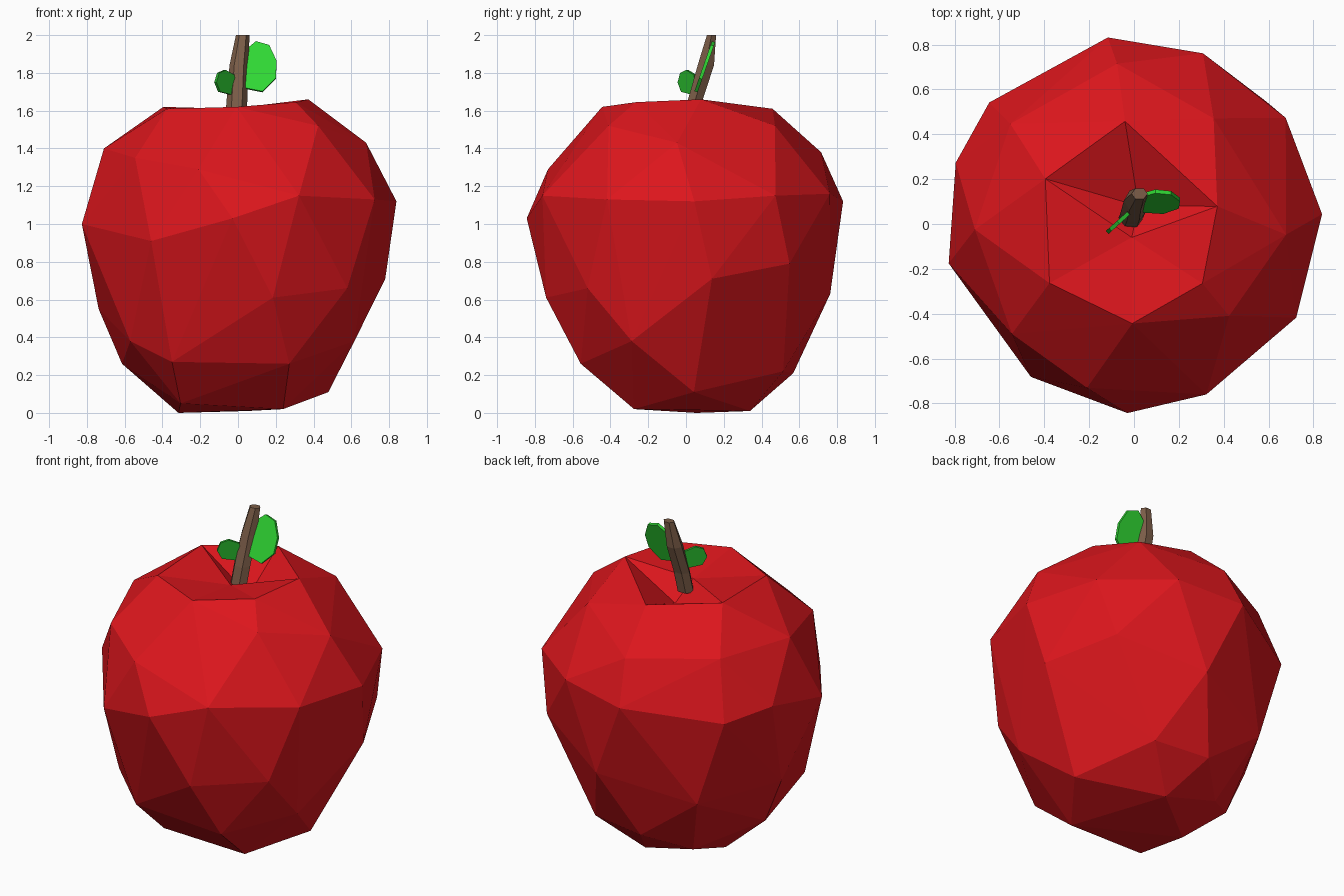
import bpy, bmesh
from math import cos, sin, radians
from mathutils import Vector

if "Cube" in bpy.data.objects:
    bpy.data.objects.remove(bpy.data.objects["Cube"])


def finish(bm, name, color):
    bmesh.ops.recalc_face_normals(bm, faces=bm.faces[:])
    me = bpy.data.meshes.new(name)
    bm.to_mesh(me)
    bm.free()
    ob = bpy.data.objects.new(name, me)
    bpy.context.collection.objects.link(ob)
    mat = bpy.data.materials.new(name + "_color")
    mat.diffuse_color = (*color, 1)
    mat.use_nodes = True
    mat.node_tree.nodes["Principled BSDF"].inputs["Base Color"].default_value = mat.diffuse_color
    me.materials.append(mat)
    return ob


# Apple silhouette: height -> radius
PROFILE = [(0, .32), (.05, .43), (.11, .48), (.26, .62), (.38, .68), (.55, .745),
           (.7, .79), (.9, .82), (1.0, .845), (1.12, .84), (1.29, .76),
           (1.4, .71), (1.52, .59), (1.61, .46), (1.66, .38)]


def radius(z):
    for (z0, r0), (z1, r1) in zip(PROFILE, PROFILE[1:]):
        if z <= z1:
            return r0 + (r1 - r0) * (z - z0) / (z1 - z0)
    return PROFILE[-1][1]


# Facet corners scattered on that silhouette: (angle, height) for each band
rim = [(269, 1.62), (319, 1.645), (12, 1.66), (95, 1.61), (153, 1.62), (215, 1.61)]
shoulder = [(356, 1.43), (316, 1.52), (53, 1.52), (96, 1.38),
            (141, 1.4), (182, 1.4), (222, 1.35), (254, 1.29)]
belly = [(293, 1.15), (330, 1.13), (3, 1.12), (35, 1.15), (68, 1.16), (98, 1.12),
         (140, 1.05), (161, 1.1), (192, 1.0), (236, .91), (268, 1.03)]
waist = [(284, .61), (318, .66), (10, .71), (43, .79), (83, .63), (130, .5),
         (172, .55), (213, .38), (236, .27), (296, .26), (335, .38)]
base = [(5, .11), (62, .22), (98, .21), (172, .26), (130, .1),
        (170, 0), (225, .05), (311, .02), (82, .01)]

bm = bmesh.new()
for a, z in rim + shoulder + belly + waist + base:
    r = radius(z)
    bm.verts.new((r * cos(radians(a)), r * sin(radians(a)), z))
bmesh.ops.convex_hull(bm, input=bm.verts[:])
bmesh.ops.delete(bm, geom=[v for v in bm.verts if not v.link_faces], context='VERTS')

# Stem dimple: open the top, then slope it to a front ledge and a deeper pit
top = [f for f in bm.faces if all(v.co.z > 1.6 for v in f.verts)]
bmesh.ops.delete(bm, geom=top, context='FACES')
edges = [e for e in bm.edges if e.is_boundary]
loop = {v for e in edges for v in e.verts}
back = [v for v in loop if v.co.y > 0]
ledge = bm.verts.new((-.01, -.06, 1.57))
pit = bm.verts.new((.02, .08, 1.46))
for e in edges:
    a, b = e.verts
    bm.faces.new((a, b, pit if a.co.y > 0 and b.co.y > 0 else ledge))
for v in (min(back, key=lambda v: v.co.x), max(back, key=lambda v: v.co.x)):
    bm.faces.new((v, ledge, pit))
finish(bm, "apple_body", (.72, .008, .012))

# Stem: tapered six-sided rings along a leaning path (x, y, z, rx, ry)
bm = bmesh.new()
rings = []
for x, y, z, rx, ry in [(-.015, .025, 1.53, .055, .045), (-.005, .05, 1.66, .055, .045),
                        (.005, .105, 1.84, .05, .05), (.025, .135, 2.0, .036, .028)]:
    rings.append([bm.verts.new((x + rx * cos(radians(60 * i)),
                                y + ry * sin(radians(60 * i)), z)) for i in range(6)])
for lo, hi in zip(rings, rings[1:]):
    for i in range(6):
        j = (i + 1) % 6
        bm.faces.new((lo[i], lo[j], hi[j], hi[i]))
bm.faces.new(rings[0])
bm.faces.new(rings[-1])
finish(bm, "stem", (.2, .11, .065))


# Leaves: flat outlines in x/z lying in a tilted plane, given a thin thickness
def leaf(name, outline, depth, color):
    bm = bmesh.new()
    bm.faces.new([bm.verts.new((x, depth(x, z), z)) for x, z in outline])
    ob = finish(bm, name, color)
    mod = ob.modifiers.new("thickness", 'SOLIDIFY')
    mod.thickness = .018
    mod.offset = 0


leaf("large_leaf", [(.03, 1.72), (.13, 1.70), (.20, 1.77), (.205, 1.86), (.165, 1.945),
                    (.095, 1.965), (.04, 1.92)],
     lambda x, z: .06 + .35 * (z - 1.72), (.03, .7, .035))
leaf("small_leaf", [(-.12, 1.75), (-.105, 1.80), (-.07, 1.815), (-.025, 1.79), (-.015, 1.72),
                    (-.04, 1.685), (-.1, 1.70)],
     lambda x, z: .07 + .9 * x, (.02, .45, .025))
